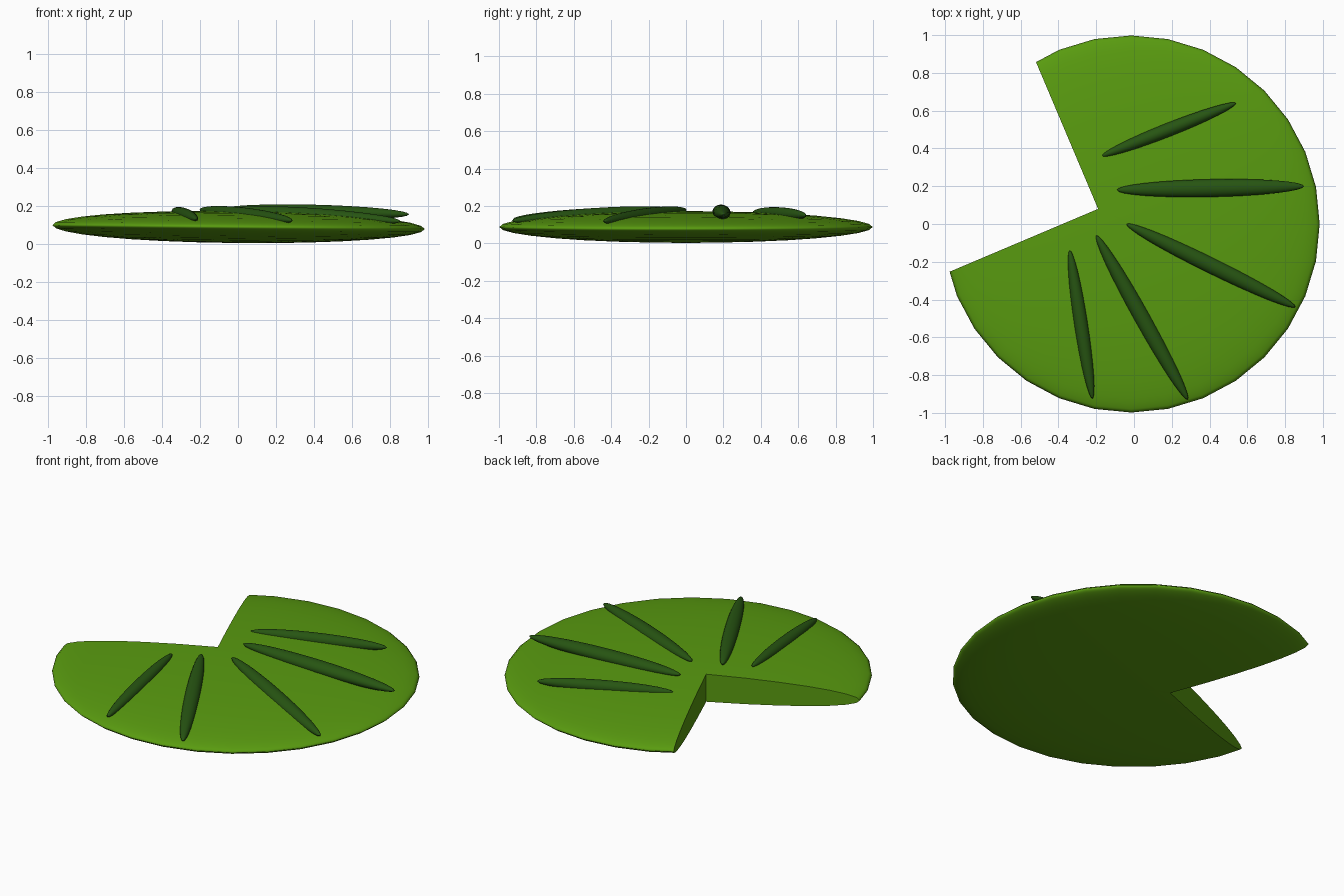
import bpy
from math import radians, atan2
from mathutils import Vector

if "Cube" in bpy.data.objects:
    bpy.data.objects.remove(bpy.data.objects["Cube"])


def material(name, color):
    m = bpy.data.materials.new(name)
    m.diffuse_color = (*color, 1)
    m.use_nodes = True
    m.node_tree.nodes["Principled BSDF"].inputs["Base Color"].default_value = m.diffuse_color
    return m


leaf_green = material("leaf_green", (0.10, 0.33, 0.005))
vein_green = material("vein_green", (0.02, 0.09, 0.006))


def ellipsoid(name, center, radii, mat):
    bpy.ops.mesh.primitive_uv_sphere_add(segments=32, ring_count=16, location=center)
    ob = bpy.context.object
    ob.name = name
    ob.scale = radii
    ob.data.materials.append(mat)
    return ob


def smooth(ob):
    bpy.ops.object.select_all(action='DESELECT')
    ob.select_set(True)
    bpy.context.view_layer.objects.active = ob
    bpy.ops.object.shade_smooth_by_angle(angle=radians(35))


# Flattened, slightly tilted pad
pad = ellipsoid("lily_pad", (-0.015, 0, 0.088), (0.998, 0.998, 0.084), leaf_green)
pad.rotation_euler.y = radians(0.6)

# Square-cornered notch cut from the pad
apex = Vector((-0.19, 0.08, 0.09))
edge = Vector((-0.33, 0.78, 0)).normalized()
side = Vector((-edge.y, edge.x, 0))
bpy.ops.mesh.primitive_cube_add(size=2, location=apex + edge + side,
                                rotation=(0, 0, atan2(edge.y, edge.x)))
cutter = bpy.context.object
cutter.name = "notch_cutter"
cutter.hide_render = True
cut = pad.modifiers.new("notch", 'BOOLEAN')
cut.operation = 'DIFFERENCE'
cut.solver = 'EXACT'
cut.object = cutter
bpy.context.view_layer.objects.active = pad
bpy.ops.object.modifier_apply(modifier=cut.name)
bpy.data.objects.remove(cutter)
smooth(pad)

# Raised veins: inner tip, outer tip, half width, half height
veins = [
    ((-0.17, 0.36, 0.165), (0.54, 0.64, 0.150), 0.036, 0.036),
    ((-0.09, 0.18, 0.180), (0.90, 0.20, 0.155), 0.047, 0.038),
    ((-0.04, 0.00, 0.180), (0.855, -0.44, 0.118), 0.042, 0.038),
    ((-0.20, -0.06, 0.180), (0.285, -0.93, 0.122), 0.042, 0.038),
    ((-0.34, -0.14, 0.175), (-0.22, -0.925, 0.130), 0.036, 0.034),
]
for i, (a, b, width, height) in enumerate(veins, 1):
    a, b = Vector(a), Vector(b)
    d = b - a
    vein = ellipsoid(f"vein_{i}", (a + b) / 2, (d.length / 2, width, height), vein_green)
    vein.rotation_euler = (0, -atan2(d.z, d.xy.length), atan2(d.y, d.x))
    smooth(vein)
